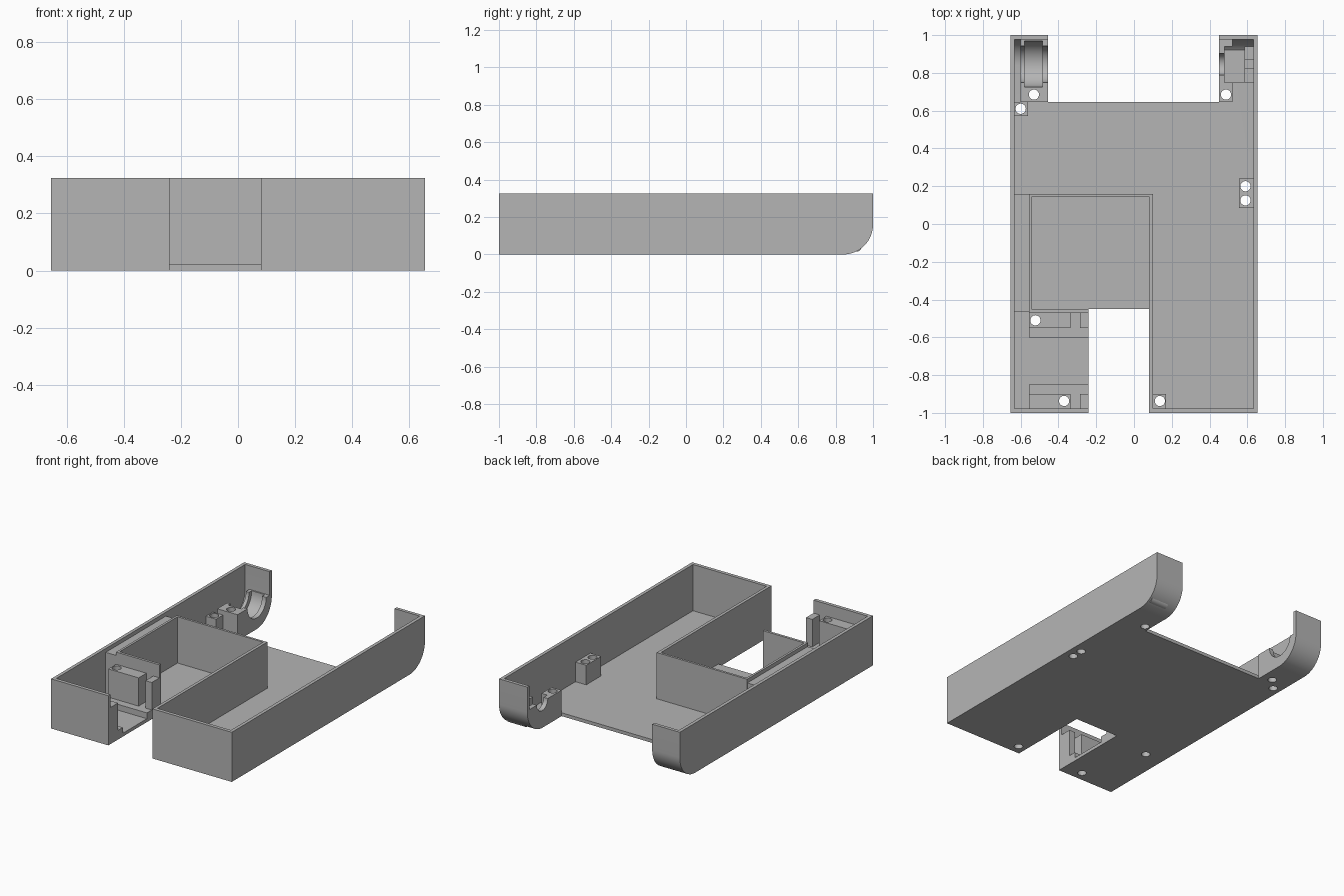
import bpy, math
from math import radians

if "Cube" in bpy.data.objects:
    bpy.data.objects.remove(bpy.data.objects["Cube"], do_unlink=True)

grey = bpy.data.materials.new("plain_grey")
grey.use_nodes = True
grey.diffuse_color = (0.46, 0.46, 0.46, 1)
grey.node_tree.nodes["Principled BSDF"].inputs["Base Color"].default_value = (0.46, 0.46, 0.46, 1)

parts = []


def prism(name, x, y, z, r=0.0, keep=True):
    """Box whose lower back edge is rounded by radius r."""
    profile = [(y[0], z[1]), (y[0], z[0])]
    if r:
        for i in range(17):
            a = radians(-90 + 90 * i / 16)
            profile.append((y[1] - r + r * math.cos(a), z[0] + r + r * math.sin(a)))
    else:
        profile.append((y[1], z[0]))
    profile.append((y[1], z[1]))
    n = len(profile)
    verts = [(px, py, pz) for px in x for py, pz in profile]
    faces = [[(i + 1) % n, i, i + n, (i + 1) % n + n][::-1] for i in range(n)]
    faces += [list(range(n))[::-1], list(range(n, 2 * n))]
    mesh = bpy.data.meshes.new(name)
    mesh.from_pydata(verts, [], faces)
    mesh.update()
    fix_normals(mesh)
    mesh.materials.append(grey)
    ob = bpy.data.objects.new(name, mesh)
    bpy.context.collection.objects.link(ob)
    if keep:
        parts.append(ob)
    return ob


def fix_normals(mesh):
    import bmesh
    bm = bmesh.new()
    bm.from_mesh(mesh)
    bmesh.ops.recalc_face_normals(bm, faces=bm.faces)
    bm.to_mesh(mesh)
    bm.free()


def rod(centre, radius, length, along_x=False):
    """Cylinder cutter, upright or lying along x."""
    bpy.ops.mesh.primitive_cylinder_add(vertices=48, radius=radius, depth=length, location=centre,
                                        rotation=(0, radians(90) if along_x else 0, 0))
    ob = bpy.context.object
    ob.name = "cutter"
    ob.data.materials.append(grey)
    return ob


def cut(target, cutter):
    cutter.hide_render = True
    mod = target.modifiers.new("cut", "BOOLEAN")
    mod.operation, mod.solver, mod.object = "DIFFERENCE", "EXACT", cutter
    bpy.context.view_layer.objects.active = target
    bpy.ops.object.modifier_apply(modifier=mod.name)
    bpy.data.objects.remove(cutter, do_unlink=True)


def cut_box(target, x, y, z):
    cut(target, prism("cutter", x, y, z, keep=False))


# Open tray with rounded rear corner, rear gap and front notch
TOP = 0.325
tray = prism("tray", (-0.655, 0.655), (-1, 1), (0, TOP), 0.16)
cut(tray, prism("cutter", (-0.633, 0.633), (-0.977, 0.978), (0.022, 0.5), 0.14, keep=False))
cut_box(tray, (-0.455, 0.45), (0.645, 1.2), (-0.1, 0.5))
cut_box(tray, (-0.24, 0.08), (-1.2, -0.45), (-0.1, 0.5))

# Walls of the inner compartment
F = 0.012
prism("divider_wall", (0.08, 0.1), (-0.99, 0.16), (F, TOP))
prism("compartment_back_wall", (-0.555, 0.09), (0.145, 0.16), (F, TOP))
prism("compartment_side_wall", (-0.555, -0.54), (-0.47, 0.155), (F, TOP))
prism("compartment_front_wall", (-0.55, -0.24), (-0.47, -0.453), (F, TOP))
prism("side_bridge", (-0.64, -0.55), (-0.465, 0.158), (F, 0.3))

# Mounting steps, blocks and posts beside the notch
for tag, step, block in (("rear", (-0.6, -0.465), (-0.55, -0.465)),
                         ("front", (-0.985, -0.85), (-0.985, -0.9))):
    prism(tag + "_step", (-0.555, -0.24), step, (F, 0.06))
    prism(tag + "_block", (-0.555, -0.335), block, (0.05, 0.245))
    prism(tag + "_post", (-0.285, -0.24), block, (0.05, 0.24))

# Screw bosses
prism("right_side_boss", (-0.64, -0.56), (0.573, 0.645), (F, 0.14))
prism("left_side_boss", (0.555, 0.64), (0.085, 0.24), (F, 0.15))
prism("front_corner_boss", (0.095, 0.17), (-0.985, -0.9), (F, 0.15))

# Right arm cradle with a stepped round seat
BLOCK = 0.17
cradle = prism("right_arm_cradle", (-0.602, -0.455), (0.645, 0.985), (0.005, BLOCK), 0.15)
cut(cradle, rod((-0.53, 0.845, BLOCK), 0.097, 0.3, True))
cut(cradle, rod((-0.532, 0.847, BLOCK), 0.122, 0.095, True))

# Left arm cradle with a small round opening and a square pocket
cradle = prism("left_arm_cradle", (0.45, 0.522), (0.645, 0.985), (0.005, BLOCK), 0.15)
cut(cradle, rod((0.47, 0.845, BLOCK), 0.057, 0.1, True))
cut_box(cradle, (0.48, 0.6), (0.75, 0.94), (0.05, 0.4))
prism("left_pocket_floor", (0.515, 0.64), (0.75, 0.94), (0.015, 0.05), 0.03)
stop = prism("left_pocket_stop", (0.585, 0.64), (0.75, 0.94), (0.03, 0.13), 0.03)
cut_box(stop, (0.5, 0.7), (0.825, 0.87), (0.06, 0.4))

# Screw holes through floor and bosses
holes = [(-0.53, 0.685), (-0.6, 0.61), (0.487, 0.685), (0.59, 0.2), (0.59, 0.125),
         (-0.522, -0.51), (-0.37, -0.937), (0.137, -0.937)]
for hx, hy in holes:
    for part in parts:
        box = [v.co for v in part.data.vertices]
        xs, ys = [c.x for c in box], [c.y for c in box]
        if min(xs) < hx < max(xs) and min(ys) < hy < max(ys):
            cut(part, rod((hx, hy, 0.15), 0.027, 0.6))

# Smooth the curved faces and keep the edges crisp
bpy.ops.object.select_all(action="DESELECT")
for part in parts:
    part.select_set(True)
bpy.context.view_layer.objects.active = tray
bpy.ops.object.shade_smooth_by_angle(angle=radians(30))
